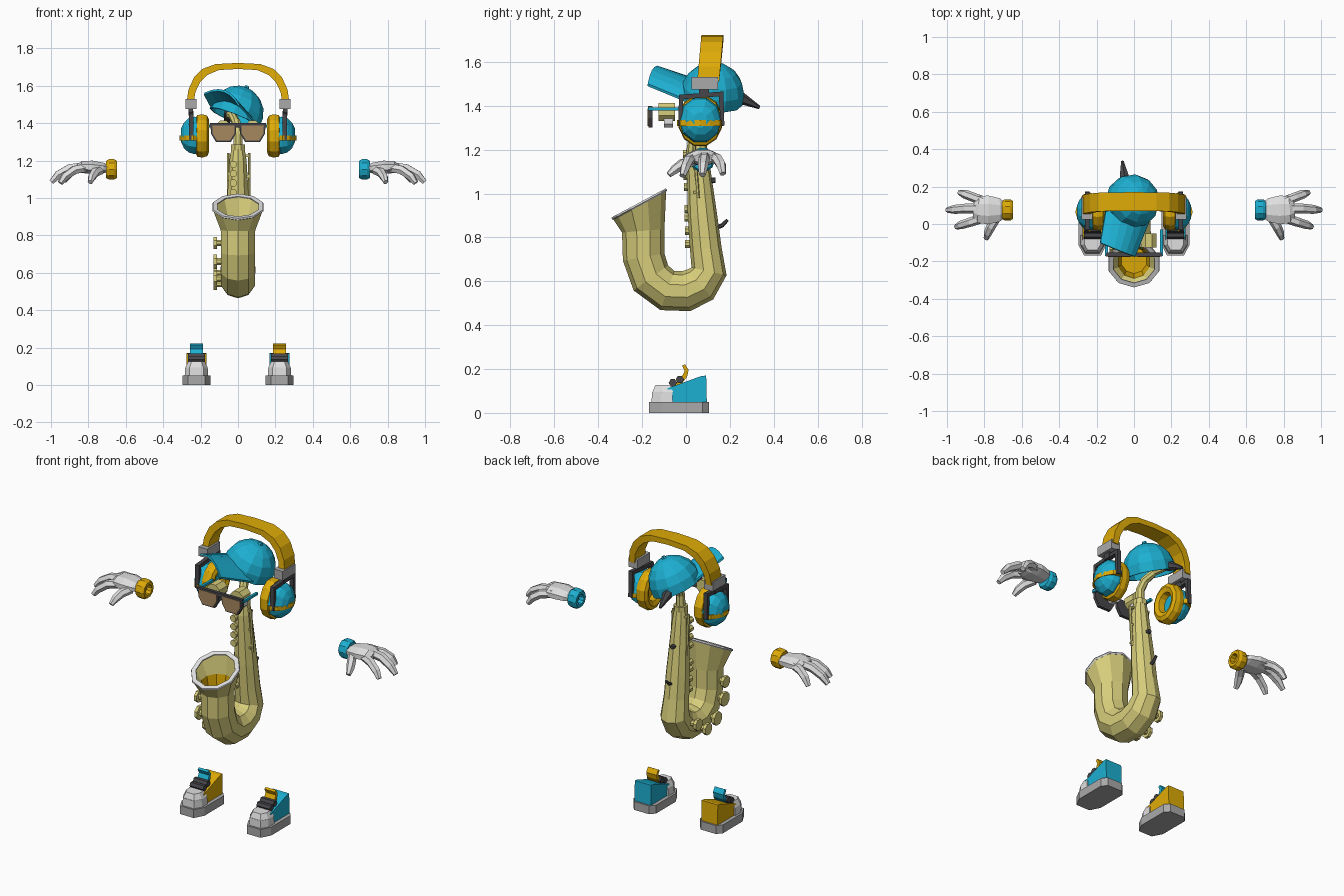
import bpy, bmesh, math
from mathutils import Vector, Matrix, Euler

if "Cube" in bpy.data.objects:
    bpy.data.objects.remove(bpy.data.objects["Cube"])


def colour(name, r, g, b):
    m = bpy.data.materials.new(name)
    m.diffuse_color = [(c / 255) ** 2.2 for c in (r, g, b)] + [1]
    m.use_nodes = True
    m.node_tree.nodes["Principled BSDF"].inputs["Base Color"].default_value = m.diffuse_color
    return m


BRASS = colour("pale brass", 214, 204, 122)
GOLD = colour("gold", 222, 170, 16)
BLUE = colour("sky blue", 34, 174, 208)
WHITE = colour("off white", 222, 222, 222)
GREY = colour("mid grey", 168, 168, 168)
DARK = colour("dark grey", 72, 72, 76)
TAN = colour("tan lens", 165, 134, 95)


def finish(name, verts, faces, *mats):
    me = bpy.data.meshes.new(name)
    me.from_pydata([tuple(v) for v in verts], [], faces)
    bm = bmesh.new()
    bm.from_mesh(me)
    bmesh.ops.recalc_face_normals(bm, faces=bm.faces)
    bm.to_mesh(me)
    bm.free()
    for m in mats:
        me.materials.append(m)
    ob = bpy.data.objects.new(name, me)
    bpy.context.collection.objects.link(ob)
    return ob


def tube(name, pts, mat, n=8, ref=(1, 0, 0), scale=(1, 1), axis=None, end=None, caps=(1, 1)):
    """Loft rings of radius r through points (x, y, z, r)."""
    P = [Vector(p[:3]) for p in pts]
    verts, faces = [], []
    for i, p in enumerate(P):
        a, b = P[max(i - 1, 0)], P[min(i + 1, len(P) - 1)]
        t = Vector(axis) if axis else (p - a).normalized() + (b - p).normalized()
        if end and i == len(P) - 1:
            t = Vector(end)
        t.normalize()
        u = Vector(ref) - t * t.dot(Vector(ref))
        u.normalize()
        v = t.cross(u)
        for k in range(n):
            w = 2 * math.pi * (k + .5) / n
            verts.append(p + pts[i][3] * (u * scale[0] * math.cos(w) + v * scale[1] * math.sin(w)))
    for i in range(len(P) - 1):
        for k in range(n):
            j = (k + 1) % n
            faces.append((i * n + k, i * n + j, i * n + n + j, i * n + n + k))
    if caps[0]:
        faces.append(tuple(range(n)))
    if caps[1]:
        faces.append(tuple(range(len(verts) - n, len(verts))))
    return finish(name, verts, faces, mat)


def prism(name, outline, lo, hi, place, mat, taper=1):
    """Extrude a 2D outline from lo to hi; place maps (a, b, h) to xyz."""
    n = len(outline)
    ca = sum(p[0] for p in outline) / n
    cb = sum(p[1] for p in outline) / n
    verts = [place(a, b, lo) for a, b in outline]
    verts += [place(ca + (a - ca) * taper, cb + (b - cb) * taper, hi) for a, b in outline]
    faces = [tuple(range(n)), tuple(range(n, 2 * n))]
    faces += [(k, (k + 1) % n, n + (k + 1) % n, n + k) for k in range(n)]
    return finish(name, verts, faces, mat)


def box(name, x, y, z, mat):
    return prism(name, [(x[0], y[0]), (x[1], y[0]), (x[1], y[1]), (x[0], y[1])], z[0], z[1],
                 lambda a, b, h: (a, b, h), mat)


def strip(name, outer, inner, width, mat):
    """Sweep a rectangular band between two paths."""
    w, verts, faces = Vector(width), [], []
    for o, i in zip(outer, inner):
        verts += [Vector(o), Vector(o) + w, Vector(i) + w, Vector(i)]
    for s in range(len(outer) - 1):
        for k in range(4):
            j = (k + 1) % 4
            faces.append((s * 4 + k, s * 4 + j, s * 4 + 4 + j, s * 4 + 4 + k))
    L = len(verts)
    faces += [(0, 1, 2, 3), (L - 4, L - 3, L - 2, L - 1)]
    return finish(name, verts, faces, mat)


# Saxophone: body, bow and bell in one tapered sweep
TILT = (0, -.47, .88)
tube("saxophone_body", [(0, .05, 1.27, .036), (0, .05, 1.2, .048), (0, .075, .9, .067), (0, .09, .75, .072),
     (0, .105, .645, .082), (0, .065, .585, .09), (0, 0, .555, .093), (0, -.085, .558, .095),
     (0, -.16, .615, .097), (0, -.193, .71, .096), (0, -.195, .83, .097), (0, -.212, .95, .138)],
     BRASS, 10, end=TILT, caps=(1, 0))
lining = tube("bell_lining", [(0, -.195, .76, .07), (0, -.203, .88, .088), (0, -.212, .951, .125)],
              BRASS, 10, end=TILT, caps=(1, 0))
lining.data.materials.append(GOLD)
for f in lining.data.polygons:
    f.material_index = int(f.center.z < .86)
c, d = Vector((0, -.212, .95)), Vector(TILT).normalized()
tube("bell_rim", [(*(c + d * h), r) for h, r in
     ((0, .114), (-.006, .136), (0, .143), (.008, .14), (.006, .114), (0, .114))], WHITE, 10, axis=TILT, caps=(0, 0))

# Neck and mouthpiece
tube("neck", [(0, .05, 1.24, .028), (0, .052, 1.35, .025), (-.01, .08, 1.405, .024), (-.03, .14, 1.44, .022),
              (-.05, .23, 1.445, .02)], BRASS)
tube("neck_collar", [(0, .05, 1.255, .04), (0, .05, 1.285, .04)], BRASS)
tube("mouthpiece", [(-.045, .21, 1.455, .028), (-.052, .25, 1.435, .028), (-.062, .335, 1.392, .008)], DARK, 6)

# Keys, rods and hooks
for z in (.77, .83, .89, .93, 1.03, 1.08, 1.13, 1.18):
    y = .05 + (1.2 - z) * .08 - .048 - (1.2 - z) * .06
    tube("finger_key", [(-.025, y + .02, z, .02), (-.025, y - .015, z, .02)], BRASS)
for y, z, r in ((-.2, .76, .035), (-.19, .66, .042), (-.12, .57, .04), (-.03, .54, .035), (.06, .6, .035)):
    tube("side_key_cup", [(-.07, y, z, r * .5), (-.112, y, z, r * .5), (-.112, y, z, r), (-.13, y, z, r)],
         BRASS, axis=(-1, 0, 0), ref=(0, 0, 1))
for x, y in ((.06, .035), (-.052, .05)):
    tube("key_rod", [(x, y + .02, .98, .008), (x, y, 1.24, .008)], BRASS, 6)
    for z in (1.0, 1.11, 1.22):
        box("rod_post", sorted((x, x * .5)), (y, y + .02), (z, z + .012), BRASS)
tube("thumb_hook", [(0, .13, .84, .01), (0, .165, .855, .01), (0, .19, .88, .007)], DARK, 6)
tube("strap_ring", [(0, .1, 1.06, .016), (0, .135, 1.06, .012)], DARK, 6)

# Eyes and sunglasses
LENS = [(-.06, 1.388), (.06, 1.388), (.058, 1.345), (.035, 1.308), (-.035, 1.308), (-.058, 1.345)]
for s in (-1, 1):
    ex = s * .078
    tube("eyelid", [(ex, -.125, 1.372, .045), (ex, -.05, 1.372, .045)], BRASS)
    tube("eyeball", [(ex, -.1, 1.33, .032), (ex, -.06, 1.33, .032)], WHITE)
    prism("glasses_frame", [(a * 1.15, 1.348 + (b - 1.348) * 1.2) for a, b in LENS], -.17, -.152,
          lambda a, b, h: (ex + a, h, b), DARK)
    prism("lens", LENS, -.176, -.17, lambda a, b, h: (ex + a, h, b), TAN)
    box("glasses_temple", sorted((s * .14, s * .155)), (-.17, -.03), (1.378, 1.392), BLUE)
box("glasses_bridge", (-.15, .15), (-.174, -.155), (1.378, 1.4), DARK)

# Headphones
arch = [(-.275, 1.51), (-.265, 1.58), (-.235, 1.645), (-.19, 1.69), (-.12, 1.716), (0, 1.722)]
arch += [(-x, z) for x, z in arch[-2::-1]]


def band_y(z):
    return .05 + (z - 1.5) * .09


strip("headband", [(x, band_y(z), z) for x, z in arch],
      [(x * .86, band_y(z), z - .032 * min(1, max(0, (z - 1.51) * 6))) for x, z in arch], (0, .1, 0), GOLD)
for s in (-1, 1):
    box("band_slider", sorted((s * .222, s * .28)), (.025, .145), (1.475, 1.53), GREY)
    box("slider_stem", sorted((s * .24, s * .265)), (.06, .105), (1.44, 1.48), DARK)
    # Yoke around the cup
    strip("cup_yoke", [(s * .262, y, z) for y, z in ((-.035, 1.31), (-.032, 1.45), (.17, 1.465), (.175, 1.31))],
          [(s * .262, y, z) for y, z in ((-.018, 1.31), (-.012, 1.43), (.15, 1.443), (.158, 1.31))],
          (-s * .025, 0, 0), DARK)
    tube("ear_cup", [(s * x, .065, 1.335, r) for x, r in
         ((.2, .1), (.235, .105), (.265, .096), (.29, .07), (.306, .035))], BLUE, 10, ref=(0, 0, 1), scale=(1, .93))
    tube("ear_cushion", [(s * x, .065, 1.332, r) for x, r in
         ((.225, .1), (.218, .115), (.19, .12), (.165, .112), (.155, .09), (.165, .062), (.2, .055))],
         GOLD, 12, ref=(0, 0, 1), scale=(1, .86), axis=(s, 0, 0))
    path = [(.238, -.04), (.275, -.022), (.3, .02), (.314, .065), (.3, .11), (.275, .155), (.238, .172)]
    strip("cup_strap", [(s * x, y, 1.308) for x, y in path],
          [(s * (x - .02), .065 + (y - .065) * .86, 1.308) for x, y in path], (0, 0, .026), GOLD)

# Cap: open dome with button and arched brim, worn askew
CAP = Matrix.Translation((-.01, .12, 1.45)) @ Matrix.Rotation(math.radians(22), 4, 'Y') \
    @ Matrix.Rotation(math.radians(-9), 4, 'X') @ Matrix.Rotation(math.radians(-21), 4, 'Z')
cap = [tube("cap_dome", [(0, 0, z, r) for z, r in
            ((-.025, .143), (.03, .143), (.08, .125), (.12, .09), (.145, .045), (.151, .012))], BLUE, 12, caps=(0, 1)),
       tube("cap_button", [(0, 0, .148, .016), (0, 0, .163, .01)], BLUE, 6)]
dome = cap[0].modifiers.new("thickness", 'SOLIDIFY')
dome.thickness = .01
outer, inner = [], []
for i in range(7):
    a = -1 + i / 3
    z = .045 * (1 - a * a)
    outer.append((a * .105, -.295 + .015 * a * a, z - .005))
    inner.append((a * .13, -.13 + .085 * a * a, z - .02))
cap.append(strip("cap_brim", outer, inner, (0, 0, .012), BLUE))
for ob in cap:
    ob.matrix_world = CAP

# Gloved hands
FINGERS = [[(.80, .12, 1.165, .026), (.865, .145, 1.155, .025), (.905, .16, 1.13, .024), (.932, .168, 1.09, .015)],
           [(.81, .085, 1.17, .027), (.9, .083, 1.158, .026), (.96, .078, 1.125, .024), (.998, .075, 1.085, .015)],
           [(.80, .035, 1.165, .026), (.875, .01, 1.15, .025), (.925, -.005, 1.115, .023), (.95, -.015, 1.08, .015)],
           [(.735, .035, 1.15, .025), (.765, -.015, 1.135, .025), (.782, -.05, 1.11, .022), (.79, -.078, 1.085, .014)]]
for s, cuff in ((-1, GOLD), (1, BLUE)):
    tube("glove_palm", [(s * .69, .075, 1.155, .042), (s * .72, .075, 1.16, .068), (s * .78, .075, 1.165, .083),
         (s * .83, .078, 1.165, .078), (s * .855, .08, 1.16, .05)], WHITE, 8, ref=(0, 0, 1), scale=(.45, 1))
    for path in FINGERS:
        tube("glove_finger", [(s * x, y, z, r) for x, y, z, r in path], WHITE, 6, ref=(0, 0, 1))
    tube("glove_cuff", [(s * x, .075, 1.153, r) for x, r in
         ((.705, .03), (.705, .048), (.69, .057), (.662, .057), (.646, .047), (.646, .03), (.675, .026))],
         cuff, 10, ref=(0, 0, 1), axis=(s, 0, 0))

# Shoes
SOLE = [(-.076, .075), (-.05, .105), (.05, .105), (.076, .075), (.076, -.11), (.045, -.168), (-.045, -.168), (-.076, -.11)]
TOE = [(-.063, -.06), (.063, -.06), (.063, -.115), (.038, -.157), (-.038, -.157), (-.063, -.115)]
SIDE = [(-.09, .05), (.095, .05), (.092, .17), (.07, .168), (-.085, .112)]
for s, upper, tongue in ((-1, GOLD, BLUE), (1, BLUE, GOLD)):
    sx = s * .222

    def up(a, b, h):
        return (sx + a, b, h)

    def across(a, b, h):
        return (sx + h, a, b)
    prism("shoe_sole", SOLE, 0, .05, up, GREY)
    prism("shoe_toe", TOE, .05, .095, up, WHITE, .95)
    prism("shoe_toe_top", [(a * .95, b * .97) for a, b in TOE], .095, .127, up, WHITE, .72)
    prism("shoe_upper", SIDE, -.054, .054, across, upper)
    prism("shoe_tongue", [(-.06, .12), (-.03, .12), (.005, .165), (.012, .195), (-.005, .222), (-.018, .215),
          (-.006, .192), (-.015, .172)], -.034, .034, across, tongue)
    for y, z in ((-.06, .137), (-.028, .152)):
        tube("shoe_lace", [(sx - .045, y, z, .019), (sx + .045, y, z, .019)], DARK, 6, ref=(0, 0, 1))
